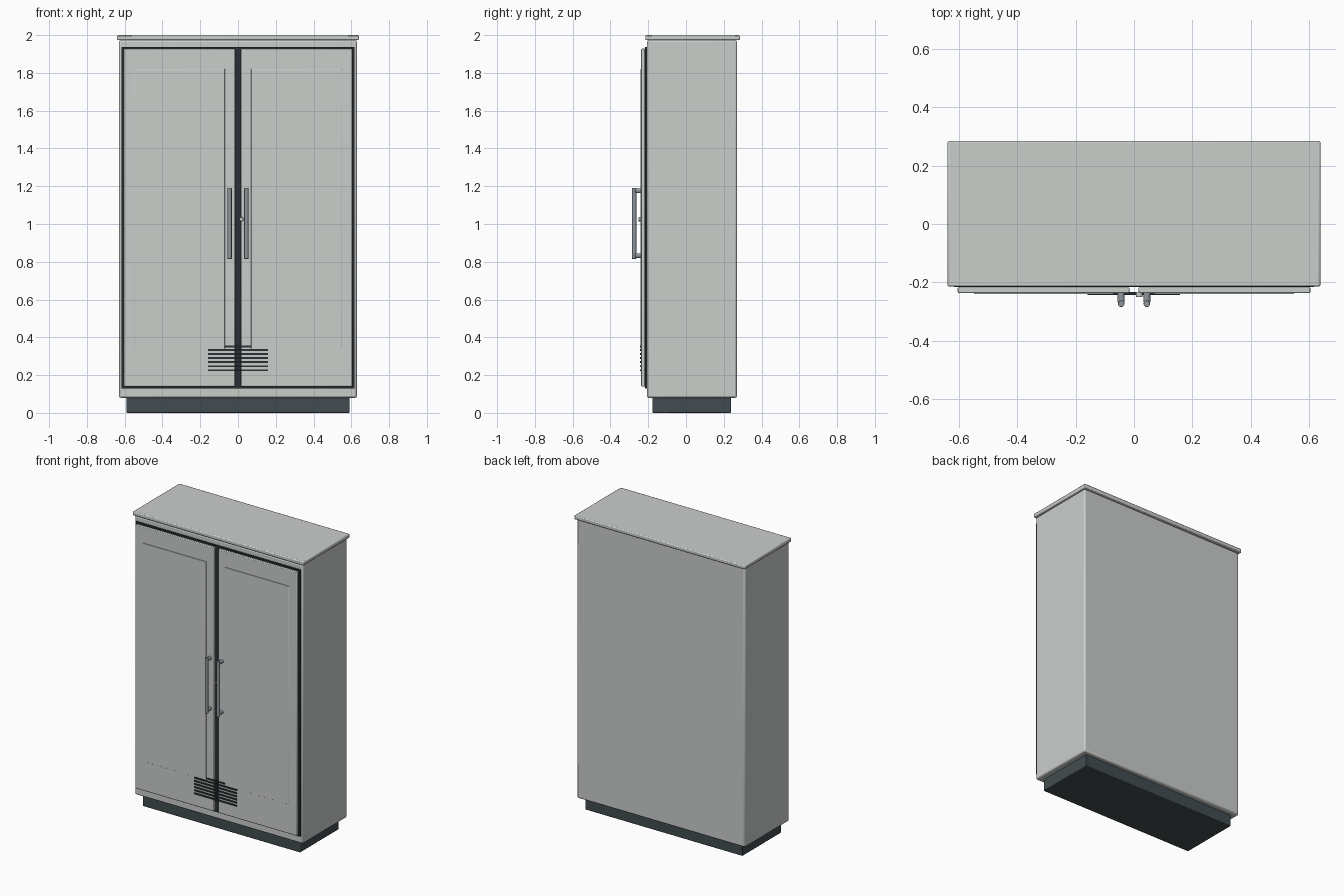
import bpy, math

if "Cube" in bpy.data.objects:
    bpy.data.objects.remove(bpy.data.objects["Cube"])


def material(name, rgb):
    m = bpy.data.materials.new(name)
    m.diffuse_color = (*rgb, 1)
    m.use_nodes = True
    m.node_tree.nodes["Principled BSDF"].inputs["Base Color"].default_value = m.diffuse_color
    return m


LIGHT = material("light grey paint", (0.59, 0.62, 0.60))
METAL = material("brushed metal", (0.28, 0.31, 0.33))
PLINTH = material("dark slate", (0.055, 0.073, 0.082))
DARK = material("dark rubber", (0.022, 0.03, 0.034))


def finish(ob, name, mat, bevel, segments=2):
    ob.name = name
    ob.data.materials.append(mat)
    if bevel:
        mod = ob.modifiers.new("bevel", 'BEVEL')
        mod.width = bevel
        mod.segments = segments
        mod.limit_method = 'ANGLE'
    bpy.ops.object.shade_smooth_by_angle(angle=math.radians(35))
    return ob


def box(name, x, y, z, mat, bevel=0.0):
    """Box from (min, max) ranges on each axis."""
    bpy.ops.mesh.primitive_cube_add(
        size=1, location=[sum(r) / 2 for r in (x, y, z)])
    ob = bpy.context.object
    ob.scale = [r[1] - r[0] for r in (x, y, z)]
    bpy.ops.object.transform_apply(location=False, rotation=False, scale=True)
    return finish(ob, name, mat, bevel)


def rod(name, loc, radius, length, mat, along_y=False, bevel=0.002):
    bpy.ops.mesh.primitive_cylinder_add(
        vertices=24, radius=radius, depth=length, location=loc,
        rotation=(math.pi / 2 if along_y else 0, 0, 0))
    return finish(bpy.context.object, name, mat, bevel)


# Cabinet carcass
box("plinth", (-0.59, 0.59), (-0.177, 0.238), (0, 0.085), PLINTH, 0.004)
box("cabinet_body", (-0.63, 0.63), (-0.207, 0.27), (0.08, 1.973), LIGHT, 0.01)
box("top_cap", (-0.64, 0.64), (-0.215, 0.285), (1.973, 2.0), LIGHT, 0.006)

# Dark seal behind the doors, seen as a thin outline and centre gap
box("door_seal", (-0.617, 0.617), (-0.2165, -0.2), (0.13, 1.938), DARK)

for side, s in (("left", -1), ("right", 1)):
    def span(a, b):
        return tuple(sorted((s * a, s * b)))

    # Door leaf with a thin raised panel
    box(side + "_door", span(0.016, 0.605), (-0.237, -0.2165),
        (0.14, 1.928), LIGHT, 0.004)
    box(side + "_door_panel", span(0.07, 0.55), (-0.241, -0.235),
        (0.34, 1.82), LIGHT, 0.001)

    # Bar handle on two standoffs
    rod(side + "_handle_bar", (s * 0.044, -0.274, 1.003), 0.011, 0.376, METAL)
    for end, z in (("upper", 1.175), ("lower", 0.832)):
        rod(f"{side}_handle_{end}_mount", (s * 0.044, -0.252, z),
            0.012, 0.035, METAL, True)

# Lock beside the right handle
rod("lock", (0.018, -0.242, 1.025), 0.011, 0.018, LIGHT, True)

# Ventilation slats and short bar above them
for i in range(6):
    z = 0.226 + i * 0.0212
    box(f"vent_slat_{i + 1}", (-0.16, 0.158), (-0.243, -0.234),
        (z - 0.005, z + 0.005), DARK)
box("vent_upper_bar", (-0.07, 0.07), (-0.243, -0.234), (0.347, 0.356), DARK)
